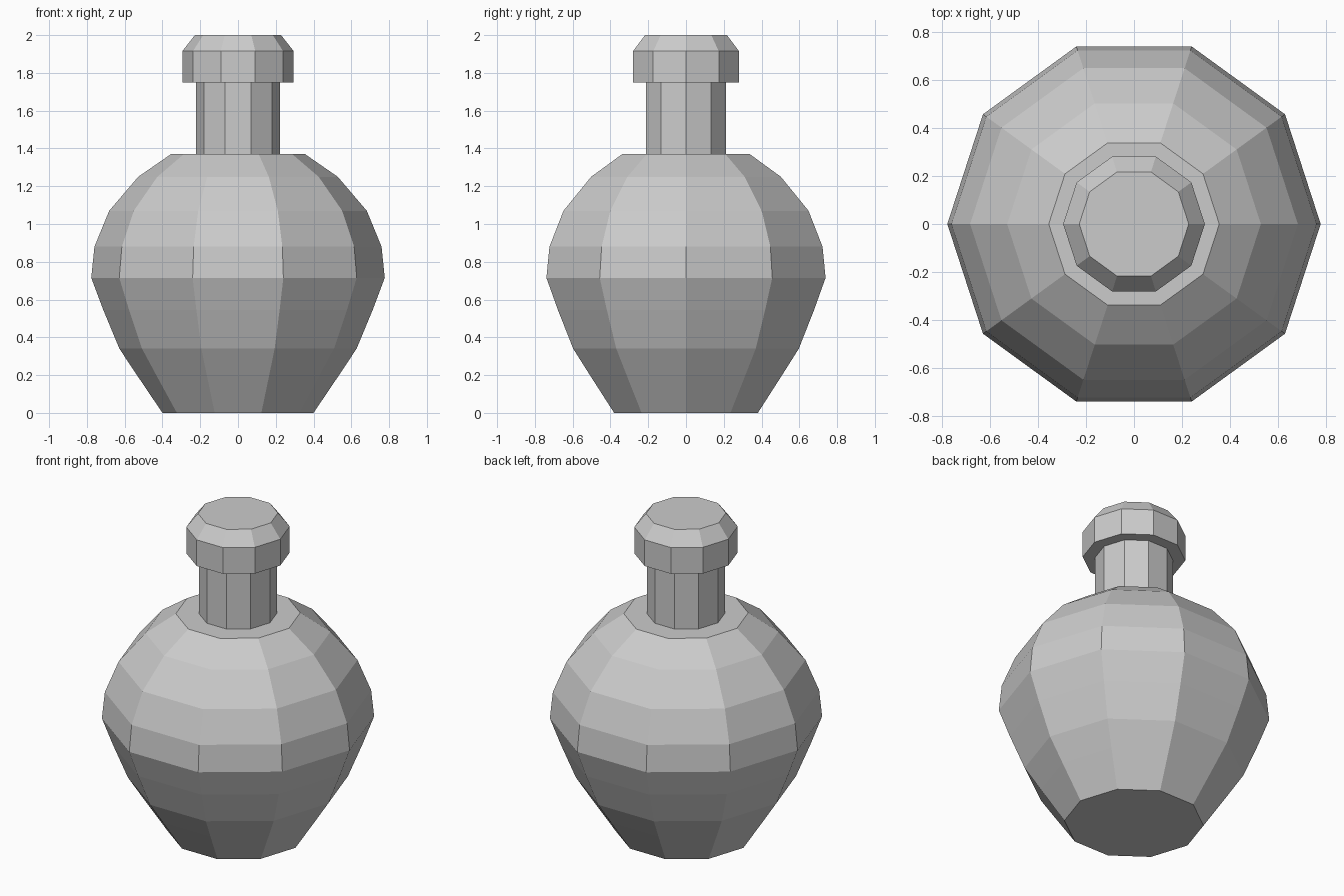
import bpy, bmesh
from math import cos, sin, tau

if "Cube" in bpy.data.objects:
    bpy.data.objects.remove(bpy.data.objects["Cube"])

SIDES = 10


def lathe(name, profile):
    """Closed, flat-faced solid from (radius, height) points, bottom to top."""
    bm = bmesh.new()
    rings = [[bm.verts.new((r * cos(tau * i / SIDES), r * sin(tau * i / SIDES), z))
              for i in range(SIDES)] for r, z in profile]
    for low, high in zip(rings, rings[1:]):
        for i in range(SIDES):
            j = (i + 1) % SIDES
            bm.faces.new((low[i], low[j], high[j], high[i]))
    bm.faces.new(rings[0][::-1])
    bm.faces.new(rings[-1])
    mesh = bpy.data.meshes.new(name)
    bm.to_mesh(mesh)
    bm.free()
    obj = bpy.data.objects.new(name, mesh)
    bpy.context.collection.objects.link(obj)
    return obj


# Bulbous bottle body with flat base and flat shoulder
lathe("bottle_body", [(0.40, 0), (0.535, 0.20), (0.628, 0.34), (0.713, 0.545),
                      (0.777, 0.715), (0.76, 0.88), (0.682, 1.07),
                      (0.528, 1.25), (0.355, 1.37)])

# Straight neck, sunk slightly into the shoulder
lathe("bottle_neck", [(0.223, 1.36), (0.223, 1.76)])

# Stopper with chamfered top
lathe("stopper", [(0.295, 1.75), (0.295, 1.915), (0.228, 2.0)])
